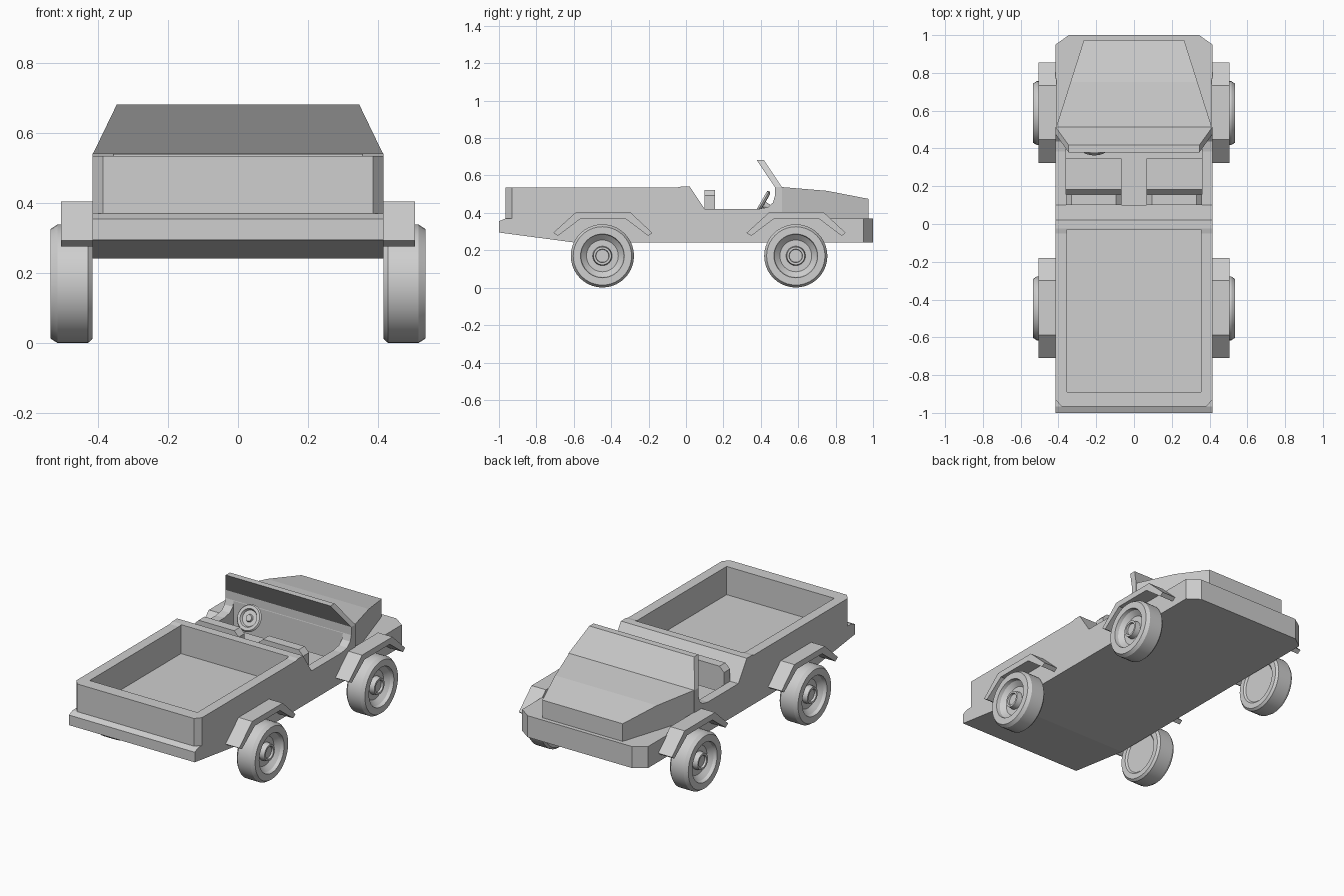
import bpy, bmesh, math
from mathutils import Matrix

old = bpy.data.objects.get("Cube")
if old:
    bpy.data.objects.remove(old, do_unlink=True)

grey = bpy.data.materials.new("plain_grey")
grey.use_nodes = True
grey.diffuse_color = (0.62, 0.62, 0.62, 1)
grey.node_tree.nodes["Principled BSDF"].inputs["Base Color"].default_value = (0.62, 0.62, 0.62, 1)


def finish(name, bm, smooth=False, mirror=False):
    bmesh.ops.recalc_face_normals(bm, faces=bm.faces)
    mesh = bpy.data.meshes.new(name)
    bm.to_mesh(mesh)
    bm.free()
    mesh.materials.append(grey)
    ob = bpy.data.objects.new(name, mesh)
    bpy.context.collection.objects.link(ob)
    if mirror:
        ob.modifiers.new("mirror", 'MIRROR').use_mirror_merge = False
    if smooth:
        select(ob)
        bpy.ops.object.shade_smooth_by_angle(angle=math.radians(30))
    return ob


def select(ob):
    bpy.ops.object.select_all(action='DESELECT')
    ob.select_set(True)
    bpy.context.view_layer.objects.active = ob


def extrude(points, x0, x1):
    """Side profile of (y, z) points pulled from x0 to x1."""
    bm = bmesh.new()
    face = bm.faces.new([bm.verts.new((x0, y, z)) for y, z in points])
    new = bmesh.ops.extrude_face_region(bm, geom=[face])["geom"]
    bmesh.ops.translate(bm, vec=(x1 - x0, 0, 0),
                        verts=[v for v in new if isinstance(v, bmesh.types.BMVert)])
    return bm


def slice_off(bm, co, no):
    """Remove the material beyond a plane and close the cut."""
    bmesh.ops.bisect_plane(bm, geom=bm.verts[:] + bm.edges[:] + bm.faces[:], dist=1e-5,
                           plane_co=co, plane_no=no, clear_outer=True)
    bmesh.ops.holes_fill(bm, edges=[e for e in bm.edges if e.is_boundary], sides=0)


def trim(bm, co, no):
    """Slice both sides of the model alike."""
    for side in (1, -1):
        slice_off(bm, (co[0] * side, co[1], co[2]), (no[0] * side, no[1], no[2]))
    return bm


def box(y0, y1, z0, z1):
    return [(y0, z0), (y1, z0), (y1, z1), (y0, z1)]


def hollow(targets, cutter):
    for ob in targets:
        mod = ob.modifiers.new("recess", 'BOOLEAN')
        mod.operation, mod.solver, mod.object = 'DIFFERENCE', 'EXACT', cutter
        select(ob)
        bpy.ops.object.modifier_apply(modifier=mod.name)
    bpy.data.objects.remove(cutter, do_unlink=True)


def lathe(profile, centre, steps=40):
    """Revolve (x, radius) points about an axis along x."""
    bm = bmesh.new()
    rings = []
    for x, r in profile:
        rings.append([bm.verts.new((x, centre[0] + r * math.cos(a), centre[1] + r * math.sin(a)))
                      for a in (2 * math.pi * i / steps for i in range(steps))])
    for a, b in zip(rings, rings[1:]):
        for i in range(steps):
            j = (i + 1) % steps
            bm.faces.new((a[i], a[j], b[j], b[i]))
    bm.faces.new(rings[0])
    bm.faces.new(rings[-1])
    return bm


W = 0.415      # half width of the body

# Lower hull with a full-width bumper at each end
hull = extrude([(-1, .295), (-.6, .242), (1, .242), (1, .37), (-.965, .37), (-1, .355)], -W, W)
hull = finish("lower_hull", trim(hull, (W, .95, 0), (.05, .07, 0)))

# Cargo bed with sloped bulkhead
bed = extrude([(-.965, .36), (-.965, .535), (-.05, .535), (-.025, .541), (.02, .541),
               (.1, .42), (.1, .36)], -W, W)
bed = finish("cargo_bed", trim(bed, (W, -.93, 0), (.035, -.03, 0)))
hollow([hull, bed], finish("bed_cutter", extrude(box(-.89, -.03, .367, .7), -.355, .355)))

# Cab sides with curved cheeks, open in between up to the flat dash
cab = finish("cab_sides", extrude([(.1, .36), (.1, .42), (.385, .42), (.437, .43), (.465, .455),
                                   (.475, .49), (.475, .538), (.513, .538), (.513, .36)], -W, W))
hollow([hull, cab], finish("cab_cutter", extrude(box(.1, .474, .3, .6), -.36, .36)))

# Tapered hood
hood = extrude([(.51, .36), (.513, .538), (.753, .518), (.975, .475), (.975, .36)], -W, W)
finish("hood", trim(hood, (.412, .513, 0), (.462, .147, 0)))

# Raked windshield panel
shield = extrude([(.475, .538), (.378, .682), (.417, .682), (.513, .538)], -W, W)
finish("windshield", trim(shield, (W, 0, .538), (.145, 0, .07)))

# Seats
finish("seat_cushion", extrude([(.156, .3), (.156, .36), (.183, .39), (.347, .39), (.347, .3)],
                               .065, .36), mirror=True)
back = extrude(box(.1, .156, .3, .523), .065, .36)
for x, s in ((.065, -1), (.36, 1)):
    slice_off(back, (x, 0, .493), (s, 0, 1))
finish("seat_back", back, mirror=True)

# Fenders and wheels, one pair per axle
tyre = [(.425, .115), (.415, .125), (.415, .157), (.428, .169), (.515, .169), (.535, .156),
        (.535, .117), (.515, .112), (.49, .085), (.49, .052), (.522, .048), (.522, .036),
        (.51, .034)]
for label, y in (("front", -.447), ("rear", .587)):
    arch = [(-.263, .293), (-.14, .405), (.147, .405), (.267, .293),
            (.245, .277), (.122, .37), (-.115, .37), (-.238, .277)]
    finish(label + "_fender", extrude([(y + a, z) for a, z in arch], W - .005, .505), mirror=True)
    finish(label + "_wheel", lathe(tyre, (y, .17)), smooth=True, mirror=True)

# Dished steering wheel on a short column
dish = lathe([(-.08, .012), (-.012, .018), (-.012, .045), (-.01, .07), (0, .077), (.01, .07),
              (.01, .052), (-.003, .045), (-.003, .022), (.008, .018), (.008, .006)], (0, 0), 28)
dish.transform(Matrix.Translation((-.21, .407, .45)) @ Matrix.Rotation(math.radians(60), 4, 'X')
               @ Matrix.Rotation(math.radians(-90), 4, 'Y'))
finish("steering_wheel", dish, smooth=True)
